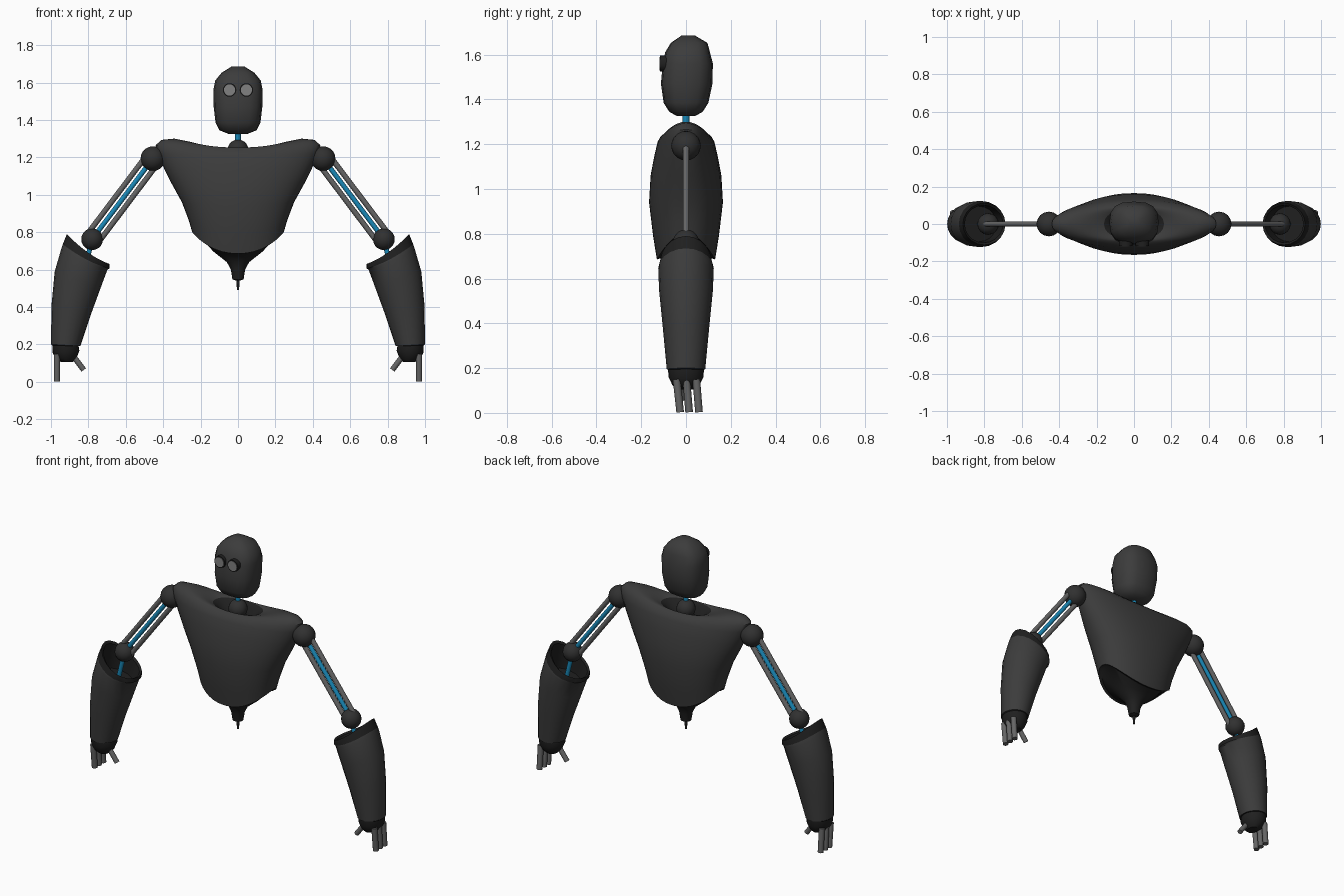
import bpy, bmesh
from math import sin, cos, pi, radians
from mathutils import Vector, Matrix

if "Cube" in bpy.data.objects:
    bpy.data.objects.remove(bpy.data.objects["Cube"])


def material(name, r, g, b):
    m = bpy.data.materials.new(name)
    m.diffuse_color = (r, g, b, 1)
    m.use_nodes = True
    m.node_tree.nodes["Principled BSDF"].inputs["Base Color"].default_value = m.diffuse_color
    return m


SHELL = material("shell", .045, .045, .045)
DARK = material("dark_lining", .014, .014, .014)
JOINT = material("joint", .03, .03, .03)
STEEL = material("steel", .13, .13, .13)
LENS = material("lens", .22, .22, .22)
BLUE = material("blue", .01, .25, .48)


def finish(name, bm, mats, angle=40):
    bmesh.ops.recalc_face_normals(bm, faces=bm.faces[:])
    me = bpy.data.meshes.new(name)
    bm.to_mesh(me)
    bm.free()
    for m in mats:
        me.materials.append(m)
    ob = bpy.data.objects.new(name, me)
    bpy.context.collection.objects.link(ob)
    bpy.ops.object.select_all(action='DESELECT')
    ob.select_set(True)
    bpy.context.view_layer.objects.active = ob
    bpy.ops.object.shade_smooth_by_angle(angle=radians(angle))
    return ob


def ring(xl, zl, xr, zr, d, sag=0, mat=0, yc=0):
    return (xl, zl, xr, zr, d, sag, mat, yc)


def sym(w, z, d, sag=0, mat=0, yc=0):
    return ring(-w, z, w, z, d, sag, mat, yc)


def loft(name, rings, mats, n=24, p=1.0, side=1, angle=40):
    """Skin oval rings; sag shifts front and back of a ring in z."""
    bm = bmesh.new()
    rows = []
    for xl, zl, xr, zr, d, sag, mat, yc in rings:
        row = []
        for i in range(n):
            t = 2 * pi * i / n
            c, s = cos(t), sin(t)
            c = abs(c) ** p * (1 if c > 0 else -1)
            s = abs(s) ** p * (1 if s > 0 else -1)
            x = (xl + xr) / 2 + c * (xr - xl) / 2
            z = (zl + zr) / 2 + c * (zr - zl) / 2 + sag * s * s
            row.append(bm.verts.new((x * side, yc + d * s, z)))
        rows.append(row)
    for k in range(len(rows) - 1):
        a, b = rows[k], rows[k + 1]
        for i in range(n):
            j = (i + 1) % n
            f = bm.faces.new((a[i], a[j], b[j], b[i]))
            f.material_index = rings[k][6]
    bm.faces.new(rows[0]).material_index = rings[0][6]
    bm.faces.new(rows[-1]).material_index = rings[-1][6]
    return finish(name, bm, mats, angle)


def rod(name, a, b, r, mat, n=12):
    a, b = Vector(a), Vector(b)
    rot = (b - a).to_track_quat('Z', 'Y').to_matrix().to_4x4()
    bm = bmesh.new()
    bmesh.ops.create_cone(bm, cap_ends=True, segments=n, radius1=r, radius2=r,
                          depth=(b - a).length,
                          matrix=Matrix.Translation((a + b) / 2) @ rot)
    return finish(name, bm, [mat])


def ball(name, c, r):
    bm = bmesh.new()
    bmesh.ops.create_uvsphere(bm, u_segments=16, v_segments=10, radius=r,
                              matrix=Matrix.Translation(c))
    return finish(name, bm, [JOINT])


# Torso: dark waist spike, shell, hollow collar
loft("torso", [
    sym(.006, .49, .006, 0, 1), sym(.008, .54, .008, 0, 1),
    sym(.03, .548, .03, 0, 1), sym(.038, .60, .038, 0, 1),
    sym(.06, .64, .05, 0, 1), sym(.13, .695, .08, -.02, 1),
    sym(.225, .795, .115, -.105, 1),
    sym(.245, .80, .13, -.115), sym(.262, .86, .147, -.07),
    sym(.30, .96, .165, -.02), sym(.355, 1.06, .158),
    sym(.395, 1.14, .143), sym(.43, 1.22, .127, -.01),
    sym(.44, 1.265, .113, -.03), sym(.41, 1.293, .102, -.05),
    sym(.34, 1.30, .095, -.05), sym(.25, 1.282, .09, -.03),
    sym(.16, 1.252, .085, 0, 1), sym(.13, 1.235, .07, 0, 1),
    sym(.08, 1.19, .05, 0, 1)], [SHELL, DARK], n=40, p=.92)

# Neck and head
ball("neck_ball", (0, 0, 1.24), .055)
rod("neck_rod", (0, 0, 1.25), (0, 0, 1.36), .015, BLUE)
loft("head", [
    sym(.05, 1.325, .04), sym(.10, 1.345, .075), sym(.12, 1.385, .10),
    sym(.13, 1.47, .115, yc=.003), sym(.132, 1.56, .112, yc=.008),
    sym(.122, 1.61, .10, yc=.007), sym(.088, 1.652, .082, yc=.014),
    sym(.035, 1.685, .03, yc=.01)], [SHELL], n=16, p=.75, angle=50)

for s, tag in ((-1, "right"), (1, "left")):
    # Eyes
    rod(tag + "_eye_rim", (s * .045, -.08, 1.56), (s * .045, -.117, 1.56), .036, DARK, 20)
    rod(tag + "_eye_lens", (s * .045, -.09, 1.56), (s * .045, -.119, 1.56), .030, LENS, 20)

    # Upper arm: two struts either side of a blue core
    sh, el = Vector((s * .455, 0, 1.193)), Vector((s * .78, 0, .762))
    ball(tag + "_shoulder_ball", sh, .066)
    ball(tag + "_elbow_ball", el, .058)
    off = (el - sh).normalized().cross(Vector((0, 1, 0))) * .037
    for k, word in ((-1, "inner"), (1, "outer")):
        rod(f"{tag}_{word}_strut", sh + off * k, el + off * k, .0145, STEEL)
    rod(tag + "_arm_core", sh, el, .013, BLUE)
    rod(tag + "_forearm_core", el, (s * .83, 0, .56), .013, BLUE)

    # Forearm sleeve: dark wrist, outer shell, dark rim and hollow inside
    loft(tag + "_forearm", [
        ring(.885, .105, .945, .105, .04, 0, 1), ring(.865, .125, .97, .12, .06, 0, 1),
        ring(.848, .165, .992, .155, .078, 0, 1), ring(.852, .19, .993, .195, .08, 0, 1),
        ring(.843, .19, .999, .20, .086), ring(.79, .35, .998, .40, .103),
        ring(.735, .50, .980, .59, .12), ring(.698, .60, .945, .71, .124, -.01),
        ring(.688, .605, .937, .735, .122, -.015, 1),
        ring(.687, .63, .915, .79, .112, -.02, 1),
        ring(.70, .625, .905, .775, .10, -.02, 1),
        ring(.735, .54, .925, .61, .095, 0, 1)], [SHELL, DARK], n=20, side=s)

    # Three fingers and a thumb
    for i, (y0, y1) in enumerate(((-.042, -.026), (.002, .014), (.046, .058))):
        rod(f"{tag}_finger_{i + 1}", (s * .968, y0, .15), (s * .968, y1, .003), .017, STEEL)
    rod(tag + "_thumb", (s * .89, -.01, .15), (s * .825, -.01, .063), .015, STEEL)
